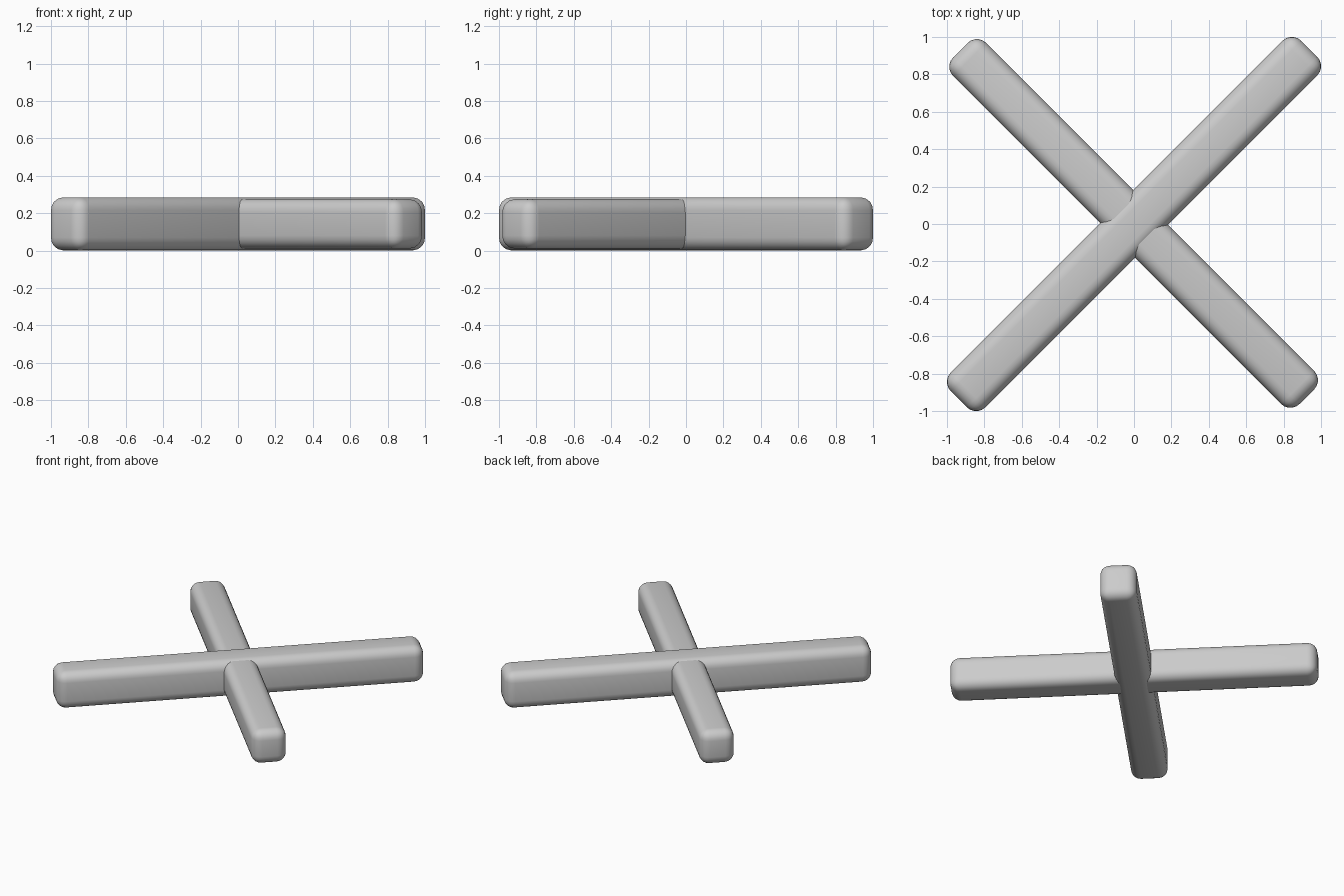
import bpy
from math import radians

if "Cube" in bpy.data.objects:
    bpy.data.objects.remove(bpy.data.objects["Cube"])


def rounded_bar(name, size, angle, location):
    """Long box with rounded edges, turned about z."""
    bpy.ops.mesh.primitive_cube_add(size=1, location=location,
                                    rotation=(0, 0, radians(angle)))
    bar = bpy.context.object
    bar.name = name
    for v in bar.data.vertices:
        v.co = [c * s for c, s in zip(v.co, size)]
    bevel = bar.modifiers.new("rounding", 'BEVEL')
    bevel.width = 0.07
    bevel.segments = 5
    bpy.ops.object.shade_smooth()


# Main diagonal bar, standing on the ground
rounded_bar("main_bar", (2.65, 0.262, 0.285), 45, (0, 0, 0.1425))
# Slightly slimmer bar crossing through it
rounded_bar("cross_bar", (2.62, 0.25, 0.265), -45, (-0.002, 0.003, 0.1425))
